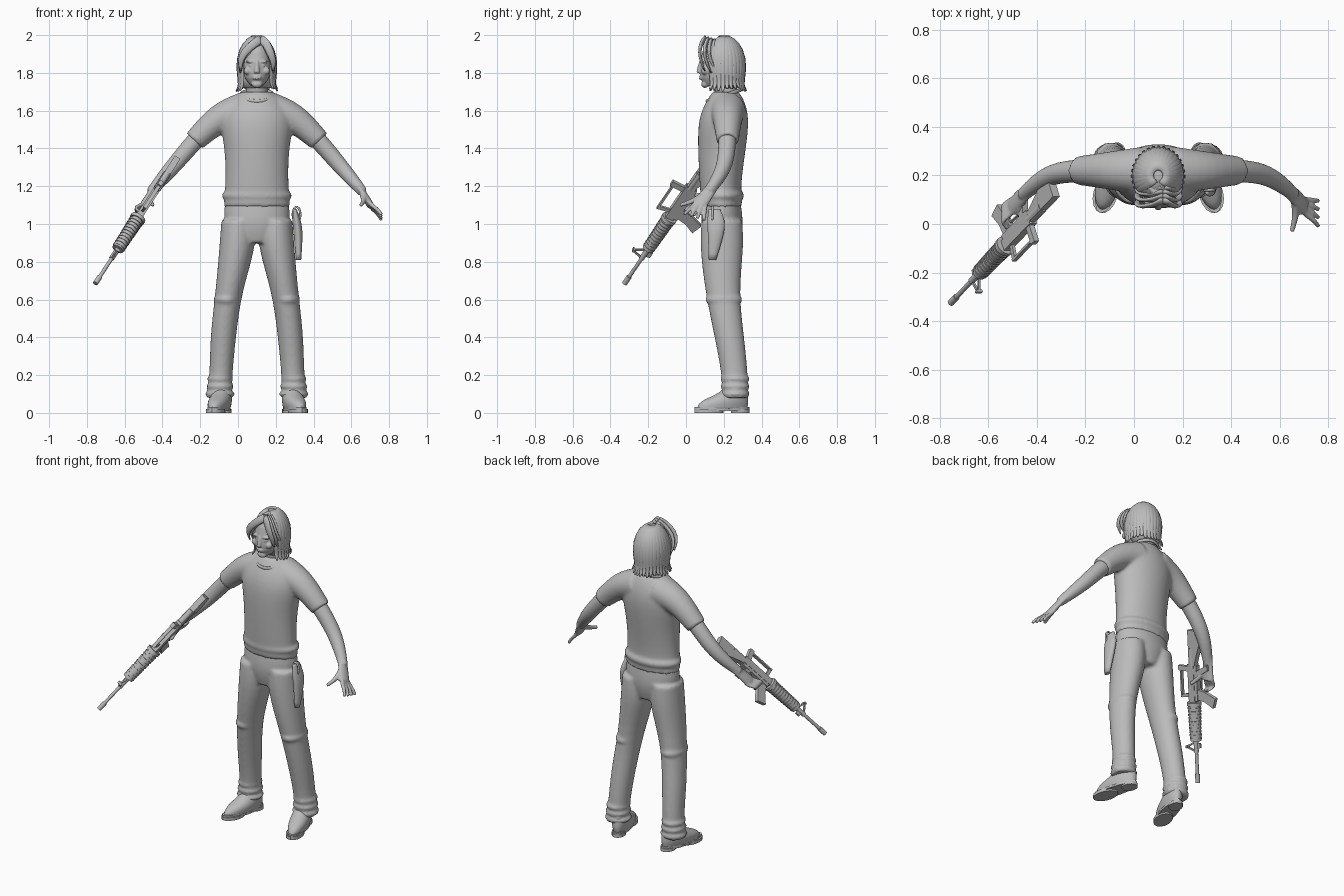
import bpy, bmesh, math, random
from mathutils import Vector, Matrix

random.seed(4)
if "Cube" in bpy.data.objects:
    bpy.data.objects.remove(bpy.data.objects["Cube"])

grey = bpy.data.materials.new("plain_grey")
grey.use_nodes = True
grey.diffuse_color = (.5, .5, .5, 1)
grey.node_tree.nodes["Principled BSDF"].inputs["Base Color"].default_value = grey.diffuse_color
BODY = Matrix.Translation((.1, 0, 0))


def finish(name, bm, subdivide=0, voxel=0, relax=0, matrix=BODY):
    """Turn a bmesh into an object, optionally rounded and fused."""
    bmesh.ops.recalc_face_normals(bm, faces=bm.faces)
    mesh = bpy.data.meshes.new(name)
    bm.to_mesh(mesh)
    bm.free()
    mesh.materials.append(grey)
    mesh.shade_smooth()
    if not subdivide:
        mesh.set_sharp_from_angle(angle=math.radians(35))
    part = bpy.data.objects.new(name, mesh)
    bpy.context.collection.objects.link(part)
    part.matrix_world = matrix
    if subdivide:
        rounding = part.modifiers.new("round", 'SUBSURF')
        rounding.levels = rounding.render_levels = subdivide
    if voxel:
        fuse = part.modifiers.new("fuse", 'REMESH')
        fuse.mode, fuse.voxel_size, fuse.use_smooth_shade = 'VOXEL', voxel, True
        part.modifiers.new("relax", 'SMOOTH').iterations = relax


def skin(bm, frames, sides=16):
    """Bridge ellipses given as centre plus two half axes, with crisp end caps."""
    layers = bm.edges.layers.float
    crease = layers.get("crease_edge") or layers.new("crease_edge")
    angles = [math.tau * k / sides for k in range(sides)]
    loops = [[bm.verts.new(c + u * math.cos(a) + v * math.sin(a)) for a in angles]
             for c, u, v in frames]
    for low, high in zip(loops, loops[1:]):
        for k in range(sides):
            bm.faces.new((low[k - 1], low[k], high[k], high[k - 1]))
    for end in (loops[0], loops[-1]):
        for edge in bm.faces.new(end).edges:
            edge[crease] = 1


def column(bm, rings, side=1):
    """Stack level ellipses, each x, y, z, half width, half depth."""
    skin(bm, [(Vector((x * side, y, z)), Vector((w, 0, 0)), Vector((0, d, 0)))
              for x, y, z, w, d in rings])


def limb(bm, path, start, end, side=1, flat=1, power=1, wide=(0, 1, 0)):
    """Tapered tube square to its path; wide is its broad direction."""
    points = [Vector((p[0] * side, p[1], p[2])) for p in path]
    last = len(points) - 1
    frames = []
    for i, point in enumerate(points):
        along = (points[min(i + 1, last)] - points[max(i - 1, 0)]).normalized()
        thin = along.cross(Vector(wide)).normalized()
        radius = start + (end - start) * (i / last) ** power
        frames.append((point, thin * radius * flat, thin.cross(along) * radius))
    skin(bm, frames)


def ball(bm, centre, radii):
    place = Matrix.Translation(centre) @ Matrix.Diagonal((*radii, 1))
    bmesh.ops.create_uvsphere(bm, u_segments=24, v_segments=12, radius=1, matrix=place)


SIDES = {"left": 1, "right": -1}
ARM = [(.07, .22, 1.6), (.2, .22, 1.57), (.33, .22, 1.44), (.43, .21, 1.32),
       (.5, .17, 1.24), (.56, .12, 1.17), (.6, .07, 1.1)]

# Shirt: torso, hem fold and two sleeves fused together
bm = bmesh.new()
column(bm, [(0, .19, 1.09, .18, .11), (0, .18, 1.2, .17, .11), (0, .19, 1.4, .17, .13),
            (0, .2, 1.56, .21, .14), (0, .21, 1.66, .14, .1), (0, .21, 1.7, .08, .07)])
ball(bm, (0, .19, 1.15), (.19, .12, .05))
for side in SIDES.values():
    limb(bm, ARM[:3], .1, .06, side)
finish("shirt", bm, subdivide=2, voxel=.01, relax=5)

# Collar band
circle = [(math.cos(math.tau * k / 24), math.sin(math.tau * k / 24)) for k in range(25)]
bm = bmesh.new()
limb(bm, [(.09 * c, .2 + .09 * s, 1.68 + .03 * s) for c, s in circle], .01, .01,
     flat=.7, wide=(0, 0, 1))
finish("collar", bm, subdivide=1)

# Trousers: pelvis and two legs with folds at knee and ankle
bm = bmesh.new()
column(bm, [(0, .19, 1.12, .17, .1), (0, .19, 1, .19, .12), (0, .19, .9, .1, .09)])
for side in SIDES.values():
    column(bm, [(.1, .19, 1.02, .09, .11), (.1, .19, .88, .1, .12), (.15, .19, .64, .07, .09),
                (.18, .23, .4, .07, .08), (.19, .26, .2, .06, .07), (.2, .26, .08, .07, .07)], side)
    ball(bm, (side * .16, .2, .6), (.07, .1, .04))
    for fold in range(3):
        ball(bm, (side * .195, .26, .1 + fold * .04), (.08 - fold * .005, .08, .02))
finish("trousers", bm, subdivide=2, voxel=.01, relax=3)

for label, side in SIDES.items():
    # Shoe turned outward, with sole and heel
    turn = Matrix.Rotation(side * math.radians(15), 4, 'Z')
    place = BODY @ Matrix.Translation((side * .2, .19, 0)) @ turn
    bm = bmesh.new()
    column(bm, [(0, 0, .02, .05, .14), (0, .01, .06, .06, .14), (0, .06, .1, .05, .08),
                (0, .08, .14, .04, .06)])
    finish(label + "_shoe", bm, subdivide=2, matrix=place)
    bm = bmesh.new()
    column(bm, [(0, 0, .01, .05, .15), (0, 0, .03, .05, .15)])
    column(bm, [(0, -.07, 0, .05, .08), (0, -.07, .02, .05, .08)])
    column(bm, [(0, .1, 0, .04, .05), (0, .1, .02, .04, .05)])
    finish(label + "_sole", bm, matrix=place)

    # Arm, palm, fingers and thumb; the right hand curls round the grip
    bm = bmesh.new()
    limb(bm, ARM[1:6], .05, .027, side, power=2)
    limb(bm, ARM[4:], .03, .04, side, flat=.5)
    for finger in range(4):
        base = Vector(ARM[-1]) + Vector((.005, .02 * finger - .03, -.005 * finger))
        tip = Vector((.66, .035 * finger - .01, 1.05 - .01 * finger))
        knuckle = base.lerp(tip, .5) + Vector((.01, 0, 0))
        if side < 0:
            knuckle = base + Vector((.05, -.03, -.01))
            tip = base + Vector((.01, -.06, -.04))
        limb(bm, [Vector(ARM[-2]).lerp(base, .6), base, knuckle, tip], .013, .009, side)
    limb(bm, [ARM[-2], (.57, .04, 1.12), (.55, -.03, 1.1)], .02, .01, side)
    finish(label + "_arm", bm, subdivide=2, voxel=.006, relax=1)

# Head, neck and facial features
bm = bmesh.new()
limb(bm, [(0, .23, 1.6), (0, .2, 1.8)], .06, .06)
column(bm, [(0, .14, 1.73, .03, .04), (0, .15, 1.77, .07, .08), (0, .17, 1.83, .08, .1),
            (0, .18, 1.92, .08, .1), (0, .19, 1.97, .05, .07)])
limb(bm, [(0, .08, 1.86), (0, .07, 1.82), (0, .07, 1.8)], .01, .016)
ball(bm, (0, .1, 1.74), (.03, .02, .02))
for lip in (1.78, 1.77):
    ball(bm, (0, .08, lip), (.025, .012, .006))
for side in SIDES.values():
    ball(bm, (side * .03, .09, 1.86), (.03, .015, .008))
    ball(bm, (side * .03, .09, 1.84), (.015, .01, .008))
    ball(bm, (side * .05, .1, 1.81), (.02, .02, .02))
finish("head", bm, subdivide=1, voxel=.005, relax=2)

# Hair: cap, nape and overlapping locks from the crown
bm = bmesh.new()
ball(bm, (0, .2, 1.88), (.1, .11, .11))
column(bm, [(0, .22, 1.9, .09, .09), (0, .22, 1.8, .09, .09), (0, .22, 1.72, .08, .07)])
finish("hair_cap", bm, subdivide=1)

bm = bmesh.new()
SPREAD = [(.02, 1.99), (.07, 1.96), (.1, 1.88), (.1, 1.8), (.09, 1.74), (.11, 1.71)]
for strand in range(23):
    angle = math.radians(strand * 11.5 - 126)
    s, c = math.sin(angle), math.cos(angle)
    drop = random.uniform(-.01, .01)
    limb(bm, [(r * s, .2 + 1.1 * r * c, z + drop * (z < 1.8)) for r, z in SPREAD],
         .02, .006, flat=.5, power=3, wide=(c, -s, 0))
for side in SIDES.values():
    for layer in range(4):
        back = Vector((0, .017, -.005)) * layer
        path = [(.02, .1, 1.98), (.02 + side * .03, .08, 1.96), (side * .07, .07, 1.91),
                (side * .09, .08, 1.86), (side * .085, .1, 1.81)]
        limb(bm, [Vector(p) + back * (1 + i / 4) for i, p in enumerate(path)],
             .023, .006, flat=.45, power=3, wide=(1, 0, side))
finish("hair_locks", bm, subdivide=1)

# Holster and its belt loop on the left hip
bm = bmesh.new()
column(bm, [(.22, .14, .81, .015, .02), (.22, .16, .95, .025, .045), (.21, .16, 1.02, .025, .05),
            (.2, .15, 1.08, .01, .03)])
finish("holster", bm, subdivide=2)
bm = bmesh.new()
limb(bm, [(.21 + .02 * c, .14, 1.05 + .04 * s) for c, s in circle], .006, .006)
finish("holster_loop", bm)

# Rifle frame: x runs from muzzle to stock, z is its top
axis = Vector((.43, .45, .66)).normalized()
across = Vector((.27, -.87, .42)).cross(axis).normalized()
RIFLE = Matrix((axis, across, axis.cross(across))).transposed().to_4x4()
RIFLE.translation = (-.755, -.325, .685)


def plate(bm, outline, half):
    """Extrude a side outline across the rifle."""
    near, far = [[bm.verts.new((t, y, u)) for t, u in outline] for y in (-half, half)]
    bm.faces.new(near)
    bm.faces.new(far)
    for k in range(len(outline)):
        bm.faces.new((near[k - 1], near[k], far[k], far[k - 1]))


def slant(bm, bottom, top, low, high, length, half):
    """Plate of constant length leaning from one station to another."""
    plate(bm, [(bottom, low), (bottom + length, low), (top + length, high), (top, high)], half)


def rod(bm, begin, end, radius, taper=1):
    limb(bm, [(begin, 0, 0), (end, 0, 0)], radius, radius * taper)


bm = bmesh.new()
rod(bm, 0, .05, .014)
rod(bm, .05, .3, .01)
rod(bm, .18, .25, .014)
finish("rifle_barrel", bm, matrix=RIFLE)

bm = bmesh.new()
rod(bm, .25, .47, .032, 1.1)
for rib in range(10):
    rod(bm, .26 + rib * .02, .27 + rib * .02, .035 + rib * .0005)
rod(bm, .46, .48, .042)
finish("rifle_handguard", bm, matrix=RIFLE)

bm = bmesh.new()
slant(bm, .18, .2, 0, .07, .01, .005)
slant(bm, .24, .2, 0, .07, .01, .005)
slant(bm, .2, .2, .06, .07, .015, .014)
slant(bm, .21, .2, -.035, 0, .03, .005)
finish("rifle_front_sight", bm, matrix=RIFLE)

bm = bmesh.new()
slant(bm, .475, .475, -.02, .025, .23, .018)
slant(bm, .49, .49, -.04, 0, .21, .016)
slant(bm, .5, .5, .08, .09, .19, .01)
slant(bm, .51, .5, .02, .08, .02, .007)
slant(bm, .66, .66, .02, .1, .03, .012)
slant(bm, .56, .56, -.065, -.06, .08, .006)
finish("rifle_receiver", bm, matrix=RIFLE)

bm = bmesh.new()
plate(bm, [(.5, -.03), (.56, -.03), (.55, -.09), (.52, -.17), (.46, -.15), (.49, -.09)], .012)
finish("rifle_magazine", bm, matrix=RIFLE)

bm = bmesh.new()
slant(bm, .68, .63, -.12, -.03, .035, .014)
finish("rifle_grip", bm, matrix=RIFLE)

bm = bmesh.new()
plate(bm, [(.7, .015), (.91, .015), (.91, -.08), (.89, -.09), (.72, -.03), (.7, -.03)], .017)
rod(bm, .69, .8, .021)
finish("rifle_stock", bm, matrix=RIFLE)
